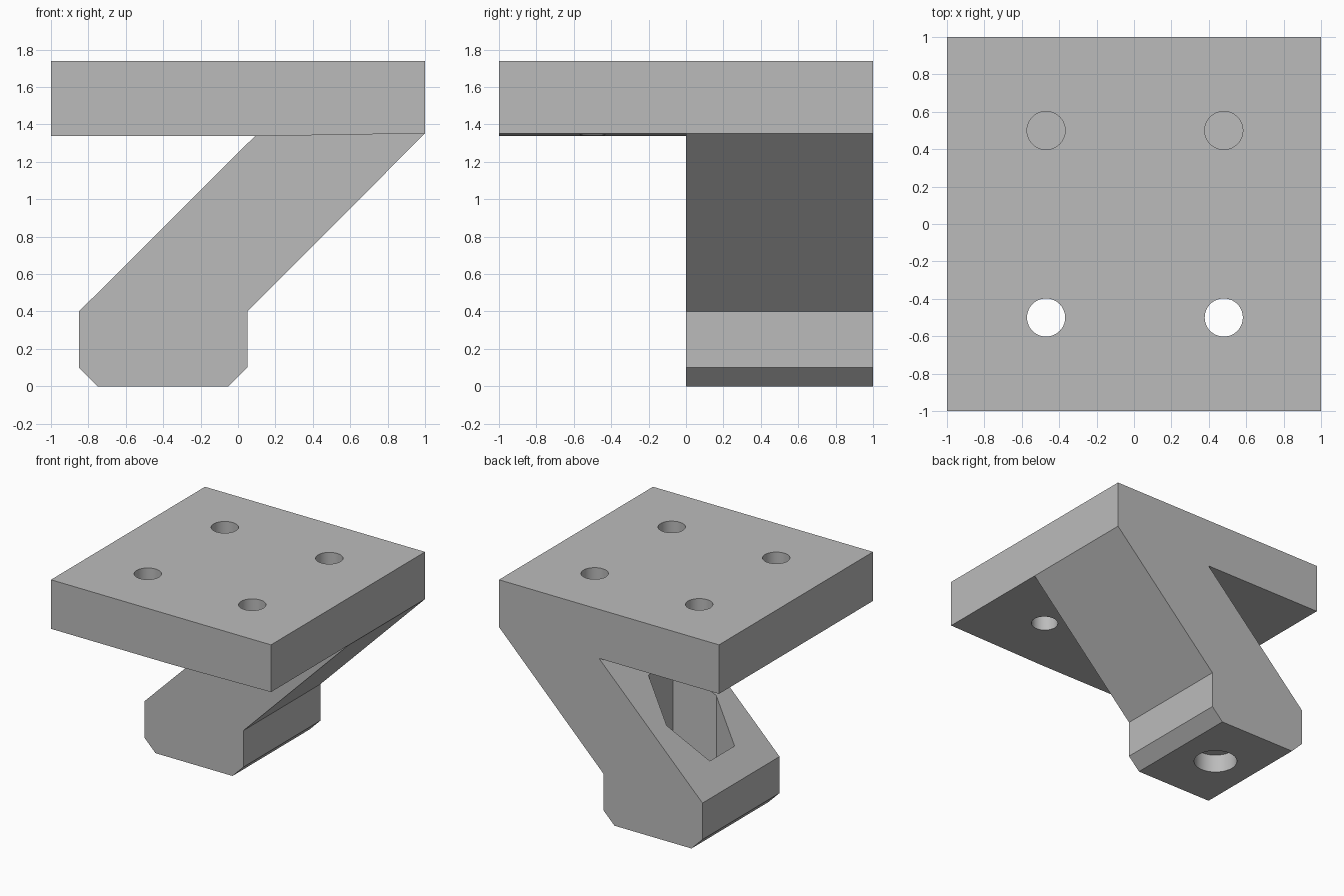
import bpy, bmesh, math
from mathutils import Vector

default = bpy.data.objects.get("Cube")
if default:
    bpy.data.objects.remove(default, do_unlink=True)

grey = bpy.data.materials.new("plain grey")
grey.use_nodes = True
colour = (0.5, 0.5, 0.5, 1)
grey.diffuse_color = colour
grey.node_tree.nodes["Principled BSDF"].inputs["Base Color"].default_value = colour


def extrude(name, points, offset):
    """Solid made by sweeping a planar outline along an offset."""
    bm = bmesh.new()
    face = bm.faces.new([bm.verts.new(p) for p in points])
    swept = bmesh.ops.extrude_face_region(bm, geom=[face])["geom"]
    moved = [g for g in swept if isinstance(g, bmesh.types.BMVert)]
    bmesh.ops.translate(bm, verts=moved, vec=Vector(offset))
    bmesh.ops.recalc_face_normals(bm, faces=bm.faces)
    mesh = bpy.data.meshes.new(name)
    bm.to_mesh(mesh)
    bm.free()
    mesh.materials.append(grey)
    obj = bpy.data.objects.new(name, mesh)
    bpy.context.collection.objects.link(obj)
    return obj


def ring(x, y, z, radius, sides):
    """Regular outline with a corner pointing along +y."""
    angles = [math.tau * i / sides + math.pi / 2 for i in range(sides)]
    return [(x + radius * math.cos(a), y + radius * math.sin(a), z) for a in angles]


def cut(target, x, y, z, radius, sides, height):
    """Subtract an upright prism and bake the result."""
    cutter = extrude("cutter", ring(x, y, z, radius, sides), (0, 0, height))
    cutter.hide_render = True
    mod = target.modifiers.new("cut", "BOOLEAN")
    mod.operation, mod.solver, mod.object = "DIFFERENCE", "EXACT", cutter
    bpy.ops.object.select_all(action="DESELECT")
    target.select_set(True)
    bpy.context.view_layer.objects.active = target
    bpy.ops.object.modifier_apply(modifier=mod.name)
    bpy.data.objects.remove(cutter, do_unlink=True)


# Mounting plate, its underside rising slightly towards one edge
under_mid, under_edge = (0.09, 1.337), (1, 1.352)
plate_outline = [(-1, 1.337), under_mid, under_edge, (1, 1.74), (-1, 1.74)]
plate = extrude("mounting_plate", [(x, -1, z) for x, z in plate_outline], (0, 2, 0))

# Slanted arm with a chamfered foot
arm_outline = [(-0.75, 0), (-0.05, 0), (0.05, 0.1), (0.05, 0.4),
               under_edge, under_mid, (-0.85, 0.4), (-0.85, 0.1)]
arm = extrude("slanted_arm", [(x, 0, z) for x, z in arm_outline], (0, 1, 0))

# Four screw holes in the plate
for hole_x in (-0.47, 0.48):
    for hole_y in (-0.5, 0.5):
        cut(plate, hole_x, hole_y, 1.2, 0.102, 48, 0.7)

# Bolt hole in the foot and hexagonal nut pocket above it
cut(arm, -0.4, 0.5, -0.1, 0.165, 48, 0.25)
cut(arm, -0.4, 0.5, 0.18, 0.322, 6, 1.1)

# Smooth hole walls, sharp edges elsewhere
bpy.ops.object.select_all(action="DESELECT")
for part in (plate, arm):
    part.select_set(True)
bpy.ops.object.shade_smooth_by_angle(angle=math.radians(20))
# The gentle bend under the plate stays flat
for part in (plate, arm):
    for poly in part.data.polygons:
        if poly.area > 0.1:
            poly.use_smooth = False
